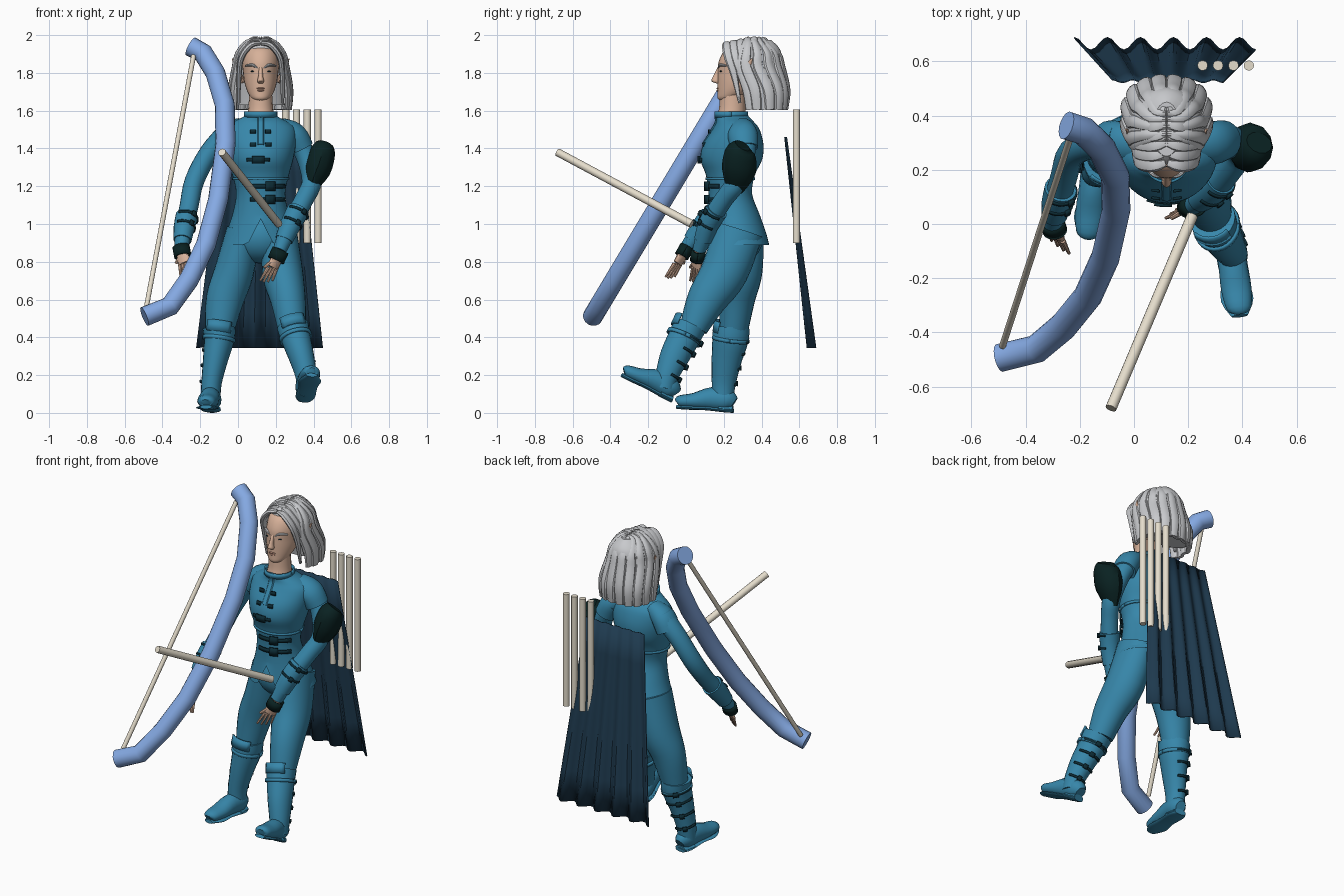
import bpy, bmesh, math
from mathutils import Vector

default_cube = bpy.data.objects.get("Cube")
if default_cube:
    bpy.data.objects.remove(default_cube, do_unlink=True)


def material(name, *rgb):
    mat = bpy.data.materials.new(name)
    mat.use_nodes = True
    colour = (*rgb, 1)
    mat.diffuse_color = colour
    mat.node_tree.nodes["Principled BSDF"].inputs["Base Color"].default_value = colour
    return mat


suit = material("teal leather", .038, .24, .4)
navy = material("navy cloth", .013, .042, .077)
silver = material("silver hair", .58, .59, .61)
skin = material("skin", .68, .44, .32)
lip = material("lip", .5, .27, .2)
blue = material("pale blue wood", .235, .4, .77)
cream = material("cream wood", .78, .72, .6)
dark = material("dark green pad", .003, .016, .016)
buckle_dark = material("dark strap", .004, .025, .036)
made = []


def finish(name, bm, mat):
    bmesh.ops.recalc_face_normals(bm, faces=bm.faces)
    mesh = bpy.data.meshes.new(name)
    bm.to_mesh(mesh)
    bm.free()
    mesh.materials.append(mat)
    obj = bpy.data.objects.new(name, mesh)
    bpy.context.collection.objects.link(obj)
    made.append(obj)
    return obj


def frame(axis, ref):
    t = Vector(axis).normalized()
    ref = Vector(ref)
    u = (ref - t * ref.dot(t)).normalized()
    return u, t.cross(u)


def ring(centre, u, v, rx, ry, count):
    angles = [math.tau * k / count for k in range(count)]
    return [centre + u * rx * math.cos(a) + v * ry * math.sin(a) for a in angles]


def smooth_rows(rows, steps):
    """Catmull-Rom interpolation of x, y, z, rx, ry rows."""
    rows = [Vector(r) for r in rows]
    out = []
    for i in range(len(rows) - 1):
        b, c = rows[i], rows[i + 1]
        a, d = rows[max(i - 1, 0)], rows[min(i + 2, len(rows) - 1)]
        for s in range(steps):
            t = s / steps
            out.append(b + (c - a) * t / 2 + (a * 2 - b * 5 + c * 4 - d) * t * t / 2
                       + (b * 3 - a - c * 3 + d) * t ** 3 / 2)
    return out + [rows[-1]]


def loft(name, rows, mat, sides=16, steps=4, ref=(1, 0, 0), flat=False, caps=True):
    rows = smooth_rows(rows, steps)
    centres = [Vector(r[:3]) for r in rows]
    bm = bmesh.new()
    rings = []
    for i, row in enumerate(rows):
        axis = centres[min(i + 1, len(rows) - 1)] - centres[max(i - 1, 0)]
        u, v = frame((0, 0, 1) if flat else axis, ref)
        rings.append([bm.verts.new(p) for p in ring(centres[i], u, v, row[3], row[4], sides)])
    for low, high in zip(rings, rings[1:]):
        for k in range(sides):
            j = (k + 1) % sides
            bm.faces.new((low[k], low[j], high[j], high[k]))
    if caps:
        bm.faces.new(rings[0])
        bm.faces.new(rings[-1])
    return finish(name, bm, mat)


def rod(name, start, end, radius, mat):
    return loft(name, [(*start, radius, radius), (*end, radius, radius)], mat, 12, 1)


def ball(name, centre, radii, mat):
    bm = bmesh.new()
    bmesh.ops.create_uvsphere(bm, u_segments=16, v_segments=10, radius=1)
    bmesh.ops.scale(bm, vec=radii, verts=bm.verts)
    bmesh.ops.translate(bm, vec=centre, verts=bm.verts)
    return finish(name, bm, mat)


def band(name, centre, axis, rx, ry, start, end, width, mat, thick=.01):
    """Strap lying on an arc around a limb; -90 degrees is the front."""
    u, v = frame(axis, (1, 0, 0))
    half = Vector(axis).normalized() * width / 2
    count = max(3, int((end - start) / 12))
    bm = bmesh.new()
    pairs = []
    for k in range(count + 1):
        a = math.radians(start + (end - start) * k / count)
        p = Vector(centre) + u * rx * math.cos(a) + v * ry * math.sin(a)
        pairs.append((bm.verts.new(p - half), bm.verts.new(p + half)))
    for (a, b), (c, d) in zip(pairs, pairs[1:]):
        bm.faces.new((a, c, d, b))
    obj = finish(name, bm, mat)
    mod = obj.modifiers.new("thickness", "SOLIDIFY")
    mod.thickness, mod.offset = thick, 0
    return obj


def strap(name, centre, axis, rx, ry, start, end, width=.012):
    """Dark strap with a raised buckle in its middle."""
    band(name, centre, axis, rx, ry, start, end, width, buckle_dark)
    mid = (start + end) / 2
    band(name + "_buckle", centre, axis, rx + .006, ry + .006, mid - 10, mid + 10,
         width * 2.2, buckle_dark, .012)


# Jacket with an open front hem
mid = .12
profile = [(.89, .275, .205, .165), (.95, .27, .185, .155), (1.05, .255, .15, .135),
           (1.16, .235, .13, .115), (1.26, .235, .15, .13), (1.34, .24, .172, .163),
           (1.42, .25, .186, .16), (1.5, .265, .185, .125), (1.54, .26, .145, .1),
           (1.57, .245, .088, .087), (1.595, .24, .078, .08)]
jacket = loft("jacket", [(mid, y, z, rx, ry) for z, y, rx, ry in profile], suit,
              40, flat=True, caps=False)
for vert in jacket.data.vertices:
    if vert.co.z < 1.05 and vert.co.y < .25:
        vert.co.z += (1.05 - vert.co.z) * .85 * max(0, 1 - abs(vert.co.x - mid) / .07)
ball("pelvis", (mid, .27, .93), (.17, .14, .14), suit)
up = (0, 0, 1)
band("collar", (mid, .24, 1.58), up, .083, .085, 0, 360, .03, suit)
band("waist_trim", (mid, .235, 1.24), up, .147, .127, 0, 360, .014, suit)
loft("placket", [(mid, y - ry, z, .018, .008) for z, y, rx, ry in profile[6:]], suit, 8)
for z in (1.2, 1.13):
    strap("waist_strap", (mid, .236, z), up, .145, .13, -112, -28, .022)
strap("chest_strap", (mid, .24, 1.34), up, .18, .166, -114, -74, .018)
for z, depth in ((1.49, .137), (1.42, .166)):
    for a in (-106, -83):
        band("chest_clasp", (mid, .257, z), up, .2, depth, a, a + 9, .022, buckle_dark)

# Neck, head and face
loft("neck", [(mid, .24, 1.56, .074, .076), (mid, .245, 1.61, .066, .07),
              (mid, .245, 1.7, .06, .066)], skin)
skull = [(1.65, .215, .02, .028), (1.665, .222, .048, .054), (1.7, .25, .07, .083),
         (1.75, .28, .086, .113), (1.8, .3, .093, .132), (1.86, .31, .098, .137),
         (1.92, .32, .085, .115), (1.95, .32, .04, .06)]
loft("head", [(mid, y, z, rx, ry) for z, y, rx, ry in skull], skin, 28, flat=True)
loft("nose", [(mid, .18, 1.83, .01, .012), (mid, .163, 1.785, .012, .018),
              (mid, .157, 1.757, .018, .022), (mid, .168, 1.745, .012, .01)], skin, flat=True)
ball("upper_lip", (mid, .171, 1.718), (.022, .01, .005), lip)
ball("lower_lip", (mid, .173, 1.707), (.019, .011, .006), lip)
for s in (-1, 1):
    ball("eye", (mid + s * .04, .185, 1.808), (.014, .007, .004), buckle_dark)
    loft("eyebrow", [(mid + s * .016, .176, 1.825, .004, .006), (mid + s * .045, .182, 1.842, .008, .01),
                     (mid + s * .08, .212, 1.838, .004, .006)], silver, 8, 4, up)
    loft("pointed_ear", [(mid + s * .09, .3, 1.75, .012, .014), (mid + s * .118, .31, 1.8, .014, .028),
                         (mid + s * .15, .35, 1.875, .003, .004)], skin, 10)

# Hair: cap, hanging strands, and front locks swept from a centre parting
cap = [(1.63, .45, .13, .07), (1.7, .44, .133, .08), (1.83, .41, .125, .1),
       (1.92, .36, .11, .14), (1.975, .35, .05, .1)]
loft("hair_cap", [(mid, y, z, rx, ry) for z, y, rx, ry in cap], silver, 24, flat=True)
count = 21
for k in range(count):
    a = math.radians(-108 + 216 * k / (count - 1))
    sx, cy = math.sin(a), math.cos(a)
    lift = .011 * (k % 2)
    back = .05 * sx * sx
    path = [(mid, .34 + .08 * cy, 1.975 + lift / 2, .011, .012)]
    for phi, width in ((30, .02), (60, .026), (88, .03)):
        f = math.radians(phi)
        path.append((mid + (.125 + lift) * sx * math.sin(f), .34 + (.16 + lift) * cy * math.sin(f),
                     1.825 + (.15 + lift / 2) * math.cos(f), width, .018))
    path += [(mid + (.145 + lift) * sx, .34 + (.185 + lift) * cy + back, 1.71, .031, .018),
             (mid + (.145 + lift) * sx, .34 + (.18 + lift) * cy + back * 1.2, 1.605, .024, .01)]
    loft("hair_strand", path, silver, 10, 4, (cy, -sx, 0))
for s in (-1, 1):
    for k in range(5):
        y = .215 + .036 * k
        wide = .1 + .006 * min(k, 3)
        path = [(mid + s * .004, y + .01, 1.955 + .008 * min(k, 3), .014, .01),
                (mid + s * .05, y, 1.948 + .006 * k, .024, .015),
                (mid + s * wide, y + .012, 1.885, .026, .015),
                (mid + s * (wide + .014), y + .04, 1.79, .019, .013),
                (mid + s * (wide + .016), y + .07, 1.64 + .04 * (k % 2), .008, .008)]
        loft("front_lock", path, silver, 8, 4, (0, 1, 0))

# Arms with sleeve caps, cuffs and hands
arms = {
    "left": [(.28, .31, 1.485, .06, .065), (.35, .31, 1.38, .053, .058), (.39, .27, 1.23, .052, .055),
             (.35, .2, 1.13, .05, .05), (.28, .12, 1, .05, .05), (.22, .07, .86, .036, .036)],
    "right": [(-.05, .31, 1.485, .06, .065), (-.15, .3, 1.38, .053, .058), (-.23, .26, 1.23, .052, .055),
              (-.26, .17, 1.09, .05, .05), (-.285, .08, .98, .048, .048), (-.3, 0, .87, .036, .036)]}
hands = {"left": ((.22, .065, .85), (.145, .045, .69), (.8, .6, 0)),
         "right": ((-.3, .0, .87), (-.27, -.09, .71), (.8, -.6, 0))}
for side, rows in arms.items():
    s = 1 if side == "left" else -1
    loft(side + "_arm", rows, suit, 18)
    loft(side + "_sleeve", [(mid + s * .1, .285, 1.505, .055, .07), (mid + s * .175, .3, 1.47, .068, .08),
                            (mid + s * .215, .31, 1.4, .066, .072)], suit, 20)
    elbow, cuff, wrist = [Vector(r[:3]) for r in rows[3:]]
    axis = elbow - wrist
    loft(side + "_bracer", [(*elbow.lerp(cuff, .45), .06, .06), (*cuff, .056, .056),
                            (*cuff.lerp(wrist, .6), .048, .048)], suit, 18, 2)
    for t, r in ((.55, .061), (.98, .057)):
        strap(side + "_bracer_strap", elbow.lerp(cuff, t), axis, r, r, -130, 30)
    root, tip, ref = [Vector(p) for p in hands[side]]
    ref.normalize()
    band(side + "_wrist_guard", root.lerp(tip, .1), root - tip, .041, .034, 0, 360, .06, dark)
    palm = root.lerp(tip, .5)
    loft(side + "_palm", [(*root, .024, .018), (*root.lerp(tip, .3), .036, .018),
                          (*palm, .036, .015)], skin, 12, 3, ref)
    for k in range(4):
        spread = ref * (k - 1.5) * .019
        end = tip.lerp(palm, .08 * abs(k - 1.5)) + spread * 1.4
        loft(side + "_finger", [(*(palm + spread), .01, .011), (*end, .006, .006)], skin, 8, 2, ref)
    loft(side + "_thumb", [(*root.lerp(tip, .15), .014, .012), (*(palm - ref * .055), .008, .008)],
         skin, 8, 2, (0, 1, 1))
loft("shoulder_guard", [(.462, .3, 1.415, .05, .045), (.448, .285, 1.38, .068, .08),
                        (.418, .28, 1.28, .07, .09), (.38, .255, 1.175, .025, .045)], dark, 12, 3)

# Legs, boots and feet
legs = {
    "left": [(.22, .28, .97, .09, .13), (.235, .205, .75, .108, .125), (.265, .11, .6, .093, .105),
             (.285, .04, .45, .075, .075)],
    "right": [(.03, .28, .97, .09, .13), (-.02, .285, .75, .105, .12), (-.07, .27, .6, .1, .095),
              (-.1, .25, .42, .075, .075)]}
boots = {
    "left": [(.29, .02, .46, .085, .088), (.305, -.01, .4, .079, .084), (.335, -.06, .3, .068, .078),
             (.36, -.1, .2, .057, .062), (.365, -.115, .13, .055, .058)],
    "right": [(-.1, .24, .45, .088, .096), (-.1, .235, .39, .081, .096), (-.12, .215, .28, .066, .08),
              (-.14, .2, .16, .054, .064), (-.145, .195, .07, .052, .056)]}
soles = {"left": ((.35, -.08, .055), (.39, -.345, .19)), "right": ((-.135, .25, 0), (-.17, -.05, .02))}
for side in legs:
    loft(side + "_leg", legs[side], suit, 24)
    rows = boots[side]
    loft(side + "_boot", rows, suit, 20)
    top, calf, shin, ankle = [Vector(r[:3]) for r in rows[:4]]
    axis = top - ankle
    band(side + "_boot_cuff", calf, axis, .083, .093, 0, 360, .02, suit)
    band(side + "_knee_flap", top, axis, .088, .092, -135, -45, .06, suit)
    outer = (15, 130) if side == "left" else (60, 190)
    for place, r in ((calf, .085), (calf.lerp(shin, .6), .075), (shin.lerp(ankle, .3), .068),
                     (ankle, .059)):
        strap(side + "_boot_strap", place, axis, r, r + .012, *outer)
    heel, toe = [Vector(p) for p in soles[side]]
    rise = (Vector((1, 0, 0)).cross(heel - toe)).normalized()
    rise *= 1 if rise.z > 0 else -1
    for part, rows in (("foot", [(0, .05, .03, .035), (.12, .065, .052, .058), (.4, .068, .054, .06),
                                 (.7, .05, .056, .042), (.95, .042, .045, .032), (1, .036, .025, .018)]),
                       ("sole", [(0, .011, .035, .011), (.15, .011, .052, .011), (.5, .015, .05, .011),
                                 (.78, .012, .06, .011), (1, .012, .03, .011)]),
                       ("heel", [(.01, .018, .038, .018), (.25, .018, .053, .018)])):
        loft(side + "_" + part, [(*(heel.lerp(toe, t) + rise * h), w, d) for t, h, w, d in rows],
             suit, 16, 3)

# Bow, bowstring and arrows; the bow lies in one leaning plane
bow = [(-.25, 1.94), (-.185, 1.905), (-.12, 1.8), (-.07, 1.63), (-.066, 1.42), (-.105, 1.13),
       (-.17, .89), (-.26, .705), (-.36, .565), (-.495, .51)]
loft("bow", [(x, .6 * z - .8, z, .053, .053) for x, z in bow], blue, 16, 1, (0, 1, -.6))
rod("bowstring", (-.235, .32, 1.89), (-.485, -.45, .56), .013, cream)
rod("nocked_arrow", (-.085, -.68, 1.38), (.215, .03, 1.0), .021, cream)
for k in range(4):
    x = .253 + .057 * k
    rod("spare_arrow", (x, .585, .9), (x, .585, 1.605), .019, cream)

# Pleated cape
bm = bmesh.new()
columns, levels = 45, 6
grid = []
for j in range(levels + 1):
    t = j / levels
    left, right = -.08 - .14 * t, .33 + .12 * t
    row = []
    for i in range(columns):
        fold = (.005 + .018 * t) * math.cos(math.pi * i / 4)
        x = left + (right - left) * i / (columns - 1)
        row.append(bm.verts.new((x, .53 + .137 * t + fold, 1.46 - 1.115 * t)))
    grid.append(row)
for a, b in zip(grid, grid[1:]):
    for i in range(columns - 1):
        bm.faces.new((a[i], a[i + 1], b[i + 1], b[i]))
finish("cape", bm, navy).modifiers.new("cloth", "SOLIDIFY").thickness = .005

# Smooth shading that keeps edges sharp
bpy.ops.object.select_all(action="DESELECT")
for obj in made:
    obj.select_set(True)
bpy.context.view_layer.objects.active = made[0]
bpy.ops.object.shade_smooth_by_angle(angle=math.radians(35))
